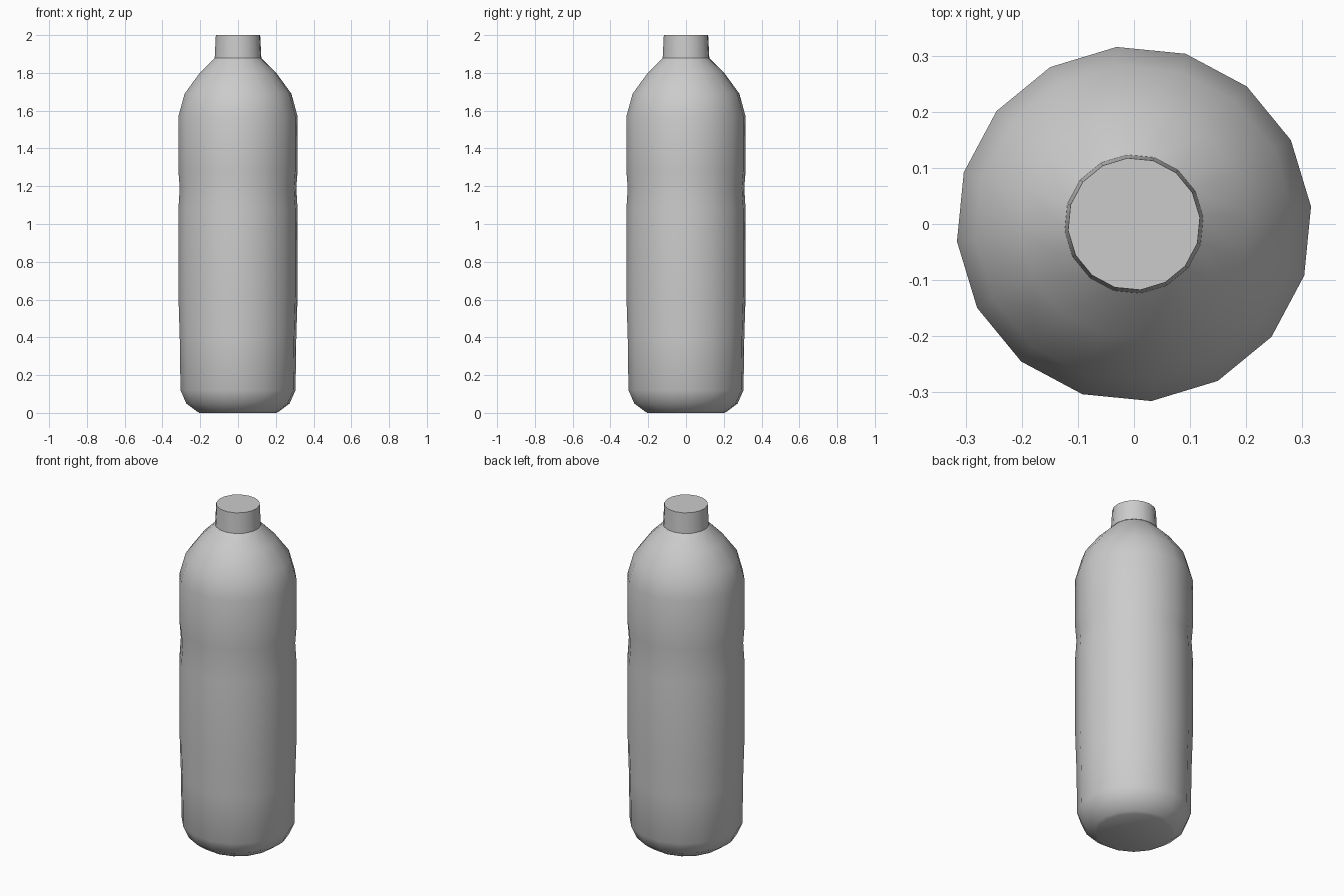
import bpy, bmesh, math

if "Cube" in bpy.data.objects:
    bpy.data.objects.remove(bpy.data.objects["Cube"])

SIDES = 16
TURN = math.radians(5.625)  # slight twist of the facets

grey = bpy.data.materials.new("plain grey")
grey.diffuse_color = (0.6, 0.6, 0.6, 1)
grey.use_nodes = True
grey.node_tree.nodes["Principled BSDF"].inputs["Base Color"].default_value = grey.diffuse_color


def lathe(name, profile):
    """Closed solid of revolution from (radius, z) points, bottom to top."""
    bm = bmesh.new()
    rings = []
    for r, z in profile:
        rings.append([bm.verts.new((r * math.cos(TURN + i * math.tau / SIDES),
                                    r * math.sin(TURN + i * math.tau / SIDES), z))
                      for i in range(SIDES)])
    for a, b in zip(rings, rings[1:]):
        for i in range(SIDES):
            j = (i + 1) % SIDES
            bm.faces.new((a[i], a[j], b[j], b[i]))
    bm.faces.new(rings[0][::-1])
    bm.faces.new(rings[-1])
    mesh = bpy.data.meshes.new(name)
    bm.to_mesh(mesh)
    bm.free()
    mesh.materials.append(grey)
    ob = bpy.data.objects.new(name, mesh)
    bpy.context.collection.objects.link(ob)
    bpy.ops.object.select_all(action='DESELECT')
    ob.select_set(True)
    bpy.context.view_layer.objects.active = ob
    bpy.ops.object.shade_smooth_by_angle(angle=math.radians(31))
    return ob


# Bottle body: rounded foot, slight waist, sloping shoulder
lathe("bottle_body", [
    (0.205, 0.0), (0.222, 0.01), (0.275, 0.05), (0.306, 0.12),
    (0.310, 0.40), (0.317, 0.62), (0.317, 1.08), (0.310, 1.19),
    (0.317, 1.28), (0.317, 1.57), (0.284, 1.69), (0.203, 1.80),
    (0.122, 1.88),
])

# Tapered cap
lathe("cap", [(0.124, 1.88), (0.118, 2.0)])
